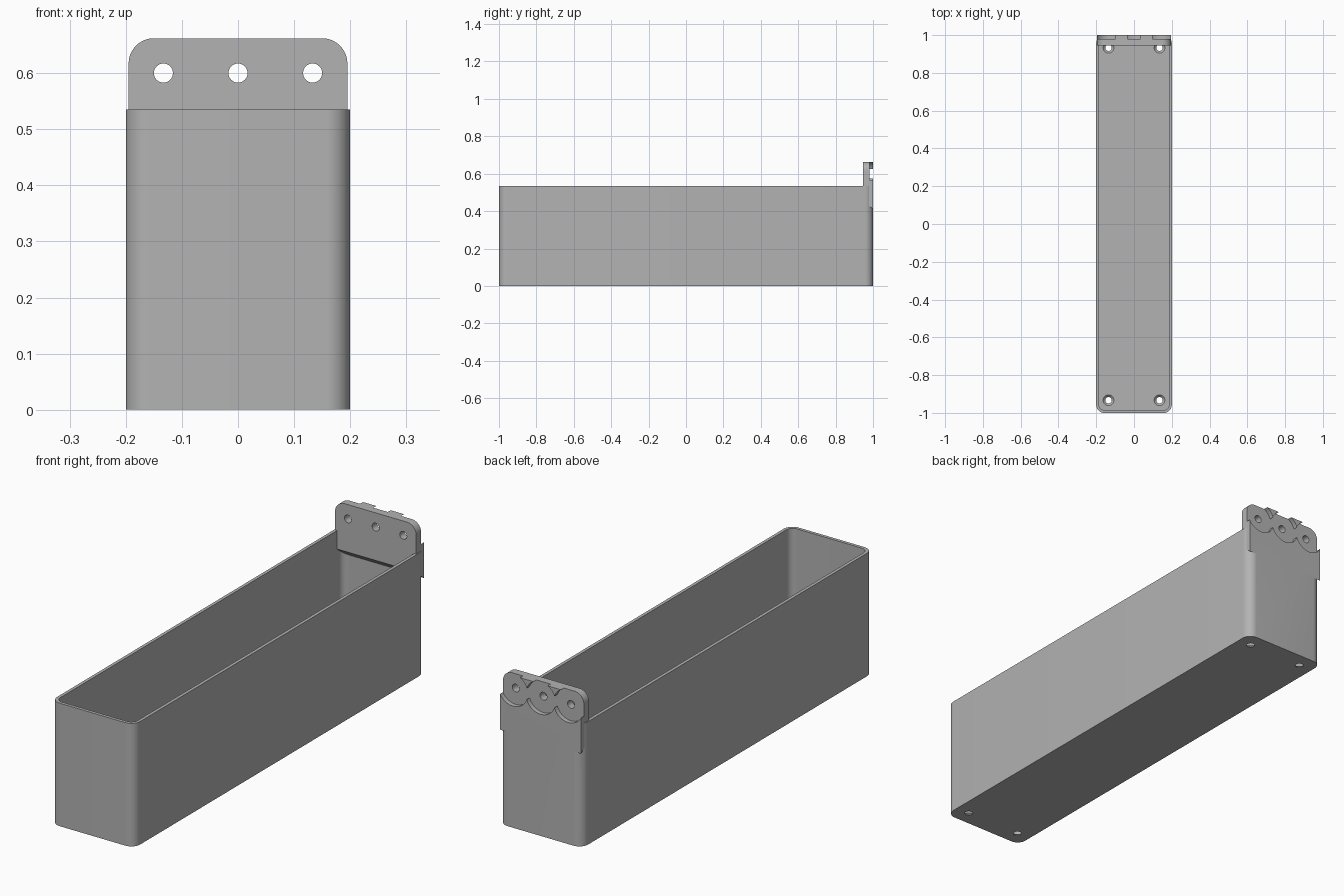
import bpy, bmesh, math
from mathutils import Matrix

default = bpy.data.objects.get("Cube")
if default:
    bpy.data.objects.remove(default, do_unlink=True)

grey = bpy.data.materials.new("plain grey")
grey.use_nodes = True
colour = (0.45, 0.45, 0.45, 1)
grey.diffuse_color = colour
grey.node_tree.nodes["Principled BSDF"].inputs["Base Color"].default_value = colour


def add_object(name, bm):
    bmesh.ops.recalc_face_normals(bm, faces=bm.faces)
    mesh = bpy.data.meshes.new(name)
    bm.to_mesh(mesh)
    bm.free()
    obj = bpy.data.objects.new(name, mesh)
    bpy.context.collection.objects.link(obj)
    mesh.materials.append(grey)
    return obj


def extrude_profile(name, points, depth, round_test=None, radius=0, segments=10):
    """Extrude a closed profile and round the edges that pass the test."""
    bm = bmesh.new()
    face = bm.faces.new([bm.verts.new(p) for p in points])
    new = bmesh.ops.extrude_face_region(bm, geom=[face])["geom"]
    bmesh.ops.translate(bm, vec=depth, verts=[v for v in new if isinstance(v, bmesh.types.BMVert)])
    if round_test:
        edges = [e for e in bm.edges if round_test(*[v.co for v in e.verts])]
        bmesh.ops.bevel(bm, geom=edges, offset=radius, segments=segments,
                        profile=0.5, affect='EDGES')
    return add_object(name, bm)


def rounded_box(name, half_x, half_y, bottom, top, radius):
    points = [(sx * half_x, sy * half_y, bottom)
              for sx, sy in ((-1, -1), (1, -1), (1, 1), (-1, 1))]
    return extrude_profile(name, points, (0, 0, top - bottom),
                           lambda a, b: abs(a.z - b.z) > 0.1, radius)


def cone(name, r1, r2, depth, location, axis='Z', sides=32):
    bm = bmesh.new()
    turn = Matrix.Rotation(math.pi / 2, 4, 'X') if axis == 'Y' else Matrix()
    bmesh.ops.create_cone(bm, cap_ends=True, segments=sides, radius1=r1, radius2=r2,
                          depth=depth, matrix=Matrix.Translation(location) @ turn)
    return add_object(name, bm)


def combine(target, tool, operation):
    mod = target.modifiers.new(operation, 'BOOLEAN')
    mod.operation = operation
    mod.solver = 'EXACT'
    mod.object = tool
    graph = bpy.context.evaluated_depsgraph_get()
    mesh = bpy.data.meshes.new_from_object(target.evaluated_get(graph))
    target.modifiers.clear()
    target.data = mesh
    bpy.data.objects.remove(tool, do_unlink=True)


HEIGHT, WALL, FLOOR = 0.535, 0.014, 0.014

# Long open tray with rounded upright corners
tray = rounded_box("planter_tray", 0.2, 1.0, 0, HEIGHT, 0.042)
combine(tray, rounded_box("tray_hollow", 0.2 - WALL, 1 - WALL, FLOOR, 0.8, 0.03), 'DIFFERENCE')

# Hanging plate with a sloped underside and rounded top corners
side = [(0.946, 0.455), (0.946, 0.662), (1.0, 0.662), (1.0, 0.41)]
plate = extrude_profile("hanging_plate", [(-0.195, y, z) for y, z in side], (0.39, 0, 0),
                        lambda a, b: min(a.z, b.z) > 0.66 and abs(a.y - b.y) > 0.01, 0.045)
combine(tray, plate, 'UNION')

# Round washer recesses and bolt holes through the plate
for x in (-0.133, 0, 0.133):
    combine(tray, cone("recess", 0.071, 0.071, 0.06, (x, 1.01, 0.6), 'Y', 64), 'DIFFERENCE')
    combine(tray, cone("bolt_hole", 0.017, 0.017, 0.2, (x, 0.97, 0.6), 'Y'), 'DIFFERENCE')

# Countersunk drain holes in the floor corners
for x in (-0.135, 0.135):
    for y in (-0.933, 0.933):
        combine(tray, cone("drain_hole", 0.017, 0.017, 0.1, (x, y, 0)), 'DIFFERENCE')
        combine(tray, cone("countersink", 0.015, 0.033, 0.018, (x, y, 0.009)), 'DIFFERENCE')

bpy.context.view_layer.objects.active = tray
tray.select_set(True)
bpy.ops.object.shade_smooth_by_angle(angle=math.radians(30))
